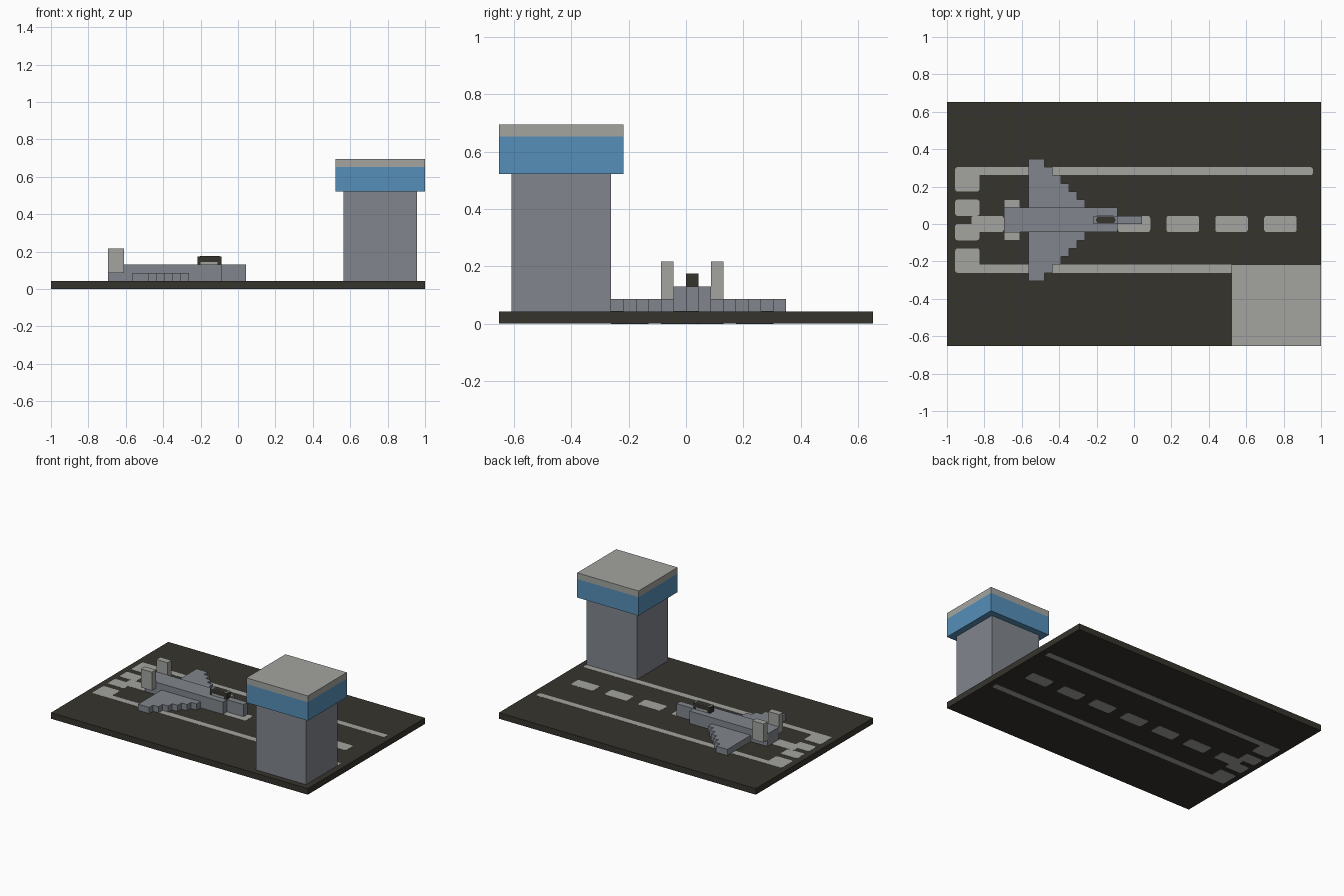
import bpy, bmesh, math

cube = bpy.data.objects.get("Cube")
if cube:
    bpy.data.objects.remove(cube, do_unlink=True)

V = 2 / 46                      # block size; the layout is a 46 x 30 grid
E = 0.001                       # paint thickness


def material(name, r, g, b):
    m = bpy.data.materials.new(name)
    m.use_nodes = True
    m.diffuse_color = (r, g, b, 1)
    m.node_tree.nodes["Principled BSDF"].inputs["Base Color"].default_value = (r, g, b, 1)
    return m


ASPHALT = material("asphalt", 0.037, 0.034, 0.026)
PALE = material("pale_grey", 0.366, 0.376, 0.352)
SLATE = material("slate_grey", 0.220, 0.238, 0.266)
GLASS = material("blue_glass", 0.093, 0.275, 0.485)


def prisms(name, outlines, z0, z1, mat):
    """Extrude outlines given in grid units between two heights in metres."""
    bm = bmesh.new()
    for outline in outlines:
        rings = [[bm.verts.new((x * V - 1, (y - 15) * V, z)) for x, y in outline] for z in (z0, z1)]
        low, high = rings
        bm.faces.new(low[::-1])
        bm.faces.new(high)
        n = len(outline)
        for i in range(n):
            j = (i + 1) % n
            bm.faces.new((low[i], low[j], high[j], high[i]))
    bmesh.ops.recalc_face_normals(bm, faces=bm.faces)
    mesh = bpy.data.meshes.new(name)
    bm.to_mesh(mesh)
    bm.free()
    mesh.materials.append(mat)
    obj = bpy.data.objects.new(name, mesh)
    bpy.context.scene.collection.objects.link(obj)
    return obj


def rect(x0, x1, y0, y1):
    return [(x0, y0), (x1, y0), (x1, y1), (x0, y1)]


def rounded(x0, x1, y0, y1, r=0.3):
    corners = [(x1 - r, y1 - r), (x0 + r, y1 - r), (x0 + r, y0 + r), (x1 - r, y0 + r)]
    return [(cx + r * math.cos(math.radians(90 * k + a)), cy + r * math.sin(math.radians(90 * k + a)))
            for k, (cx, cy) in enumerate(corners) for a in (0, 30, 60, 90)]


def box(name, x0, x1, y0, y1, z0, z1, mat):
    return prisms(name, [rect(x0, x1, y0, y1)], z0 * V, z1 * V, mat)


# Ground slab
prisms("ground_slab", [rect(0, 46, 0, 30)], E, V, ASPHALT)

# Runway paint, showing on the top and underside
edge_lines = [rounded(3, 45, y, y + 1) for y in (9, 21)]
dashes = [rounded(x, x + 4, 14, 16) for x in range(3, 40, 6)]
threshold = [rounded(1, 4, a, b) for a, b in ((9, 12), (13, 15), (16, 18), (19, 22))]
paint = edge_lines + dashes + threshold
prisms("runway_markings", paint, V - E, V + E, PALE)
prisms("underside_markings", paint, 0, 2 * E, PALE)

# Control tower
box("tower_shaft", 36, 45, 1, 9, 1, 12, SLATE)
box("tower_windows", 35, 46, 0, 10, 12, 15, GLASS)
box("tower_roof", 35, 46, 0, 10, 15, 16, PALE)

# Aircraft body
MID = 15.5                      # aircraft centre line
box("fuselage", 7, 21, 14, 17, 1, 3, SLATE)
box("nose", 21, 24, 15, 16, 1, 3, SLATE)

# Cockpit canopy with a framed top panel and pale sill strips
box("canopy", 18, 21, 15, 16, 3, 4, ASPHALT)
prisms("canopy_frame", [rect(18, 21, 15, 16)], 4 * V, 4 * V + E, SLATE)
prisms("canopy_panel", [rounded(18.35, 20.7, 15.12, 15.88)], 4 * V, 4 * V + 2 * E, ASPHALT)

# Stepped wings, tail fins and sill strips on both sides
for side, sign in (("left", 1), ("right", -1)):
    steps = [(10, 1.5)]
    for i in range(6):
        steps += [(17 - i, 1.5 + i), (17 - i, 2.5 + i)]
    steps.append((10, 7.5))
    prisms(side + "_wing", [[(x, MID + sign * y) for x, y in steps]], V, 2 * V, SLATE)
    ys = sorted((MID + sign * 1.5, MID + sign * 2.5))
    box(side + "_tail_fin", 7, 9, *ys, 2, 5, PALE)
    ys = sorted((MID + sign * 0.45, MID + sign * 0.52))
    box(side + "_canopy_sill", 18.4, 20.5, *ys, 3, 3.35, PALE)
